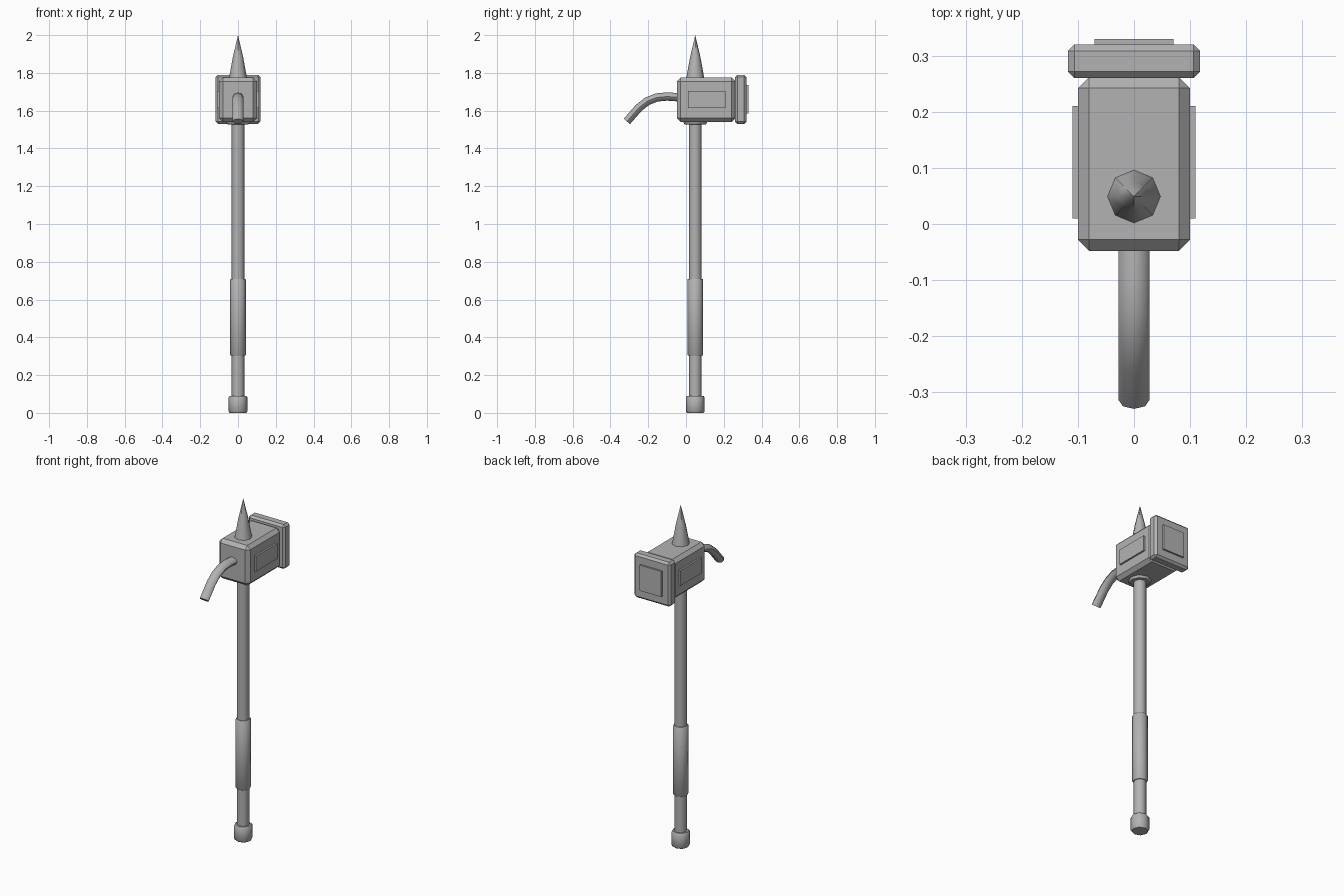
import bpy, bmesh, math
from mathutils import Vector

cube = bpy.data.objects.get("Cube")
if cube:
    bpy.data.objects.remove(cube, do_unlink=True)

AXIS_Y = 0.049   # handle centre line
SIDES = 8

steel = bpy.data.materials.new("grey steel")
steel.use_nodes = True
GREY = (0.45, 0.45, 0.45, 1)
steel.diffuse_color = GREY
steel.node_tree.nodes["Principled BSDF"].inputs["Base Color"].default_value = GREY


def finish(name, bm, smooth=None):
    bmesh.ops.recalc_face_normals(bm, faces=bm.faces)
    mesh = bpy.data.meshes.new(name)
    bm.to_mesh(mesh)
    bm.free()
    mesh.materials.append(steel)
    obj = bpy.data.objects.new(name, mesh)
    bpy.context.collection.objects.link(obj)
    if smooth:
        bpy.ops.object.select_all(action='DESELECT')
        obj.select_set(True)
        bpy.context.view_layer.objects.active = obj
        bpy.ops.object.shade_smooth_by_angle(angle=math.radians(smooth))
    return obj


def box(name, low, high, chamfer=0):
    """Box between two corners with optional chamfered edges."""
    low, high = Vector(low), Vector(high)
    bm = bmesh.new()
    bmesh.ops.create_cube(bm, size=1)
    for v in bm.verts:
        v.co = (low + high) / 2 + v.co * (high - low)
    if chamfer:
        bmesh.ops.bevel(bm, geom=bm.edges[:], offset=chamfer, segments=1,
                        profile=0.5, affect='EDGES')
    return finish(name, bm)


def skin(name, rings, smooth):
    """Join successive rings of points into a capped tube."""
    bm = bmesh.new()
    loops = [[bm.verts.new(p) for p in ring] for ring in rings]
    for a, b in zip(loops, loops[1:]):
        for i in range(SIDES):
            j = (i + 1) % SIDES
            bm.faces.new((a[i], a[j], b[j], b[i]))
    bm.faces.new(loops[0])
    bm.faces.new(loops[-1])
    bmesh.ops.remove_doubles(bm, verts=bm.verts, dist=0.0001)
    return finish(name, bm, smooth)


ANGLES = [math.tau * i / SIDES for i in range(SIDES)]


def lathe(name, profile, smooth=50):
    """Eight-sided upright part from (radius, height) pairs."""
    return skin(name, [[(r * math.cos(a), AXIS_Y + r * math.sin(a), z)
                        for a in ANGLES] for r, z in profile], smooth)


# Handle
lathe("shaft", [(0.034, 0.05), (0.034, 1.56)])
lathe("grip", [(0.038, 0.303), (0.042, 0.308), (0.042, 0.705), (0.038, 0.71)])
lathe("pommel", [(0.044, 0), (0.05, 0.008), (0.05, 0.082), (0.044, 0.09)])
lathe("head_collar", [(0.055, 1.527), (0.062, 1.535), (0.062, 1.56)])

# Hammer head with striking plate and raised panels
box("head", (-0.1, -0.048, 1.54), (0.1, 0.262, 1.775), 0.02)
box("striking_plate", (-0.118, 0.26, 1.53), (0.118, 0.32, 1.79), 0.012)
box("striking_panel", (-0.07, 0.31, 1.585), (0.07, 0.33, 1.735))
for side, name in ((1, "left_panel"), (-1, "right_panel")):
    x = sorted((side * 0.09, side * 0.11))
    box(name, (x[0], 0.01, 1.615), (x[1], 0.21, 1.705))

# Top spike
spike = lathe("spike", [(0.049, 1.765), (0.027, 1.885), (0.0001, 2.0)], 60)

# Curved front hook: an oval section swept along a path in the YZ plane
path = [Vector((0, y, z)) for y, z in
        ((-0.03, 1.67), (-0.1, 1.675), (-0.155, 1.67), (-0.205, 1.65),
         (-0.25, 1.615), (-0.313, 1.543))]
rings = []
for i, p in enumerate(path):
    t = (path[min(i + 1, len(path) - 1)] - path[max(i - 1, 0)]).normalized()
    n = t.cross(Vector((1, 0, 0)))
    rings.append([p + Vector((0.028 * math.cos(a), 0, 0)) + n * 0.022 * math.sin(a)
                  for a in ANGLES])
skin("hook", rings, 50)
